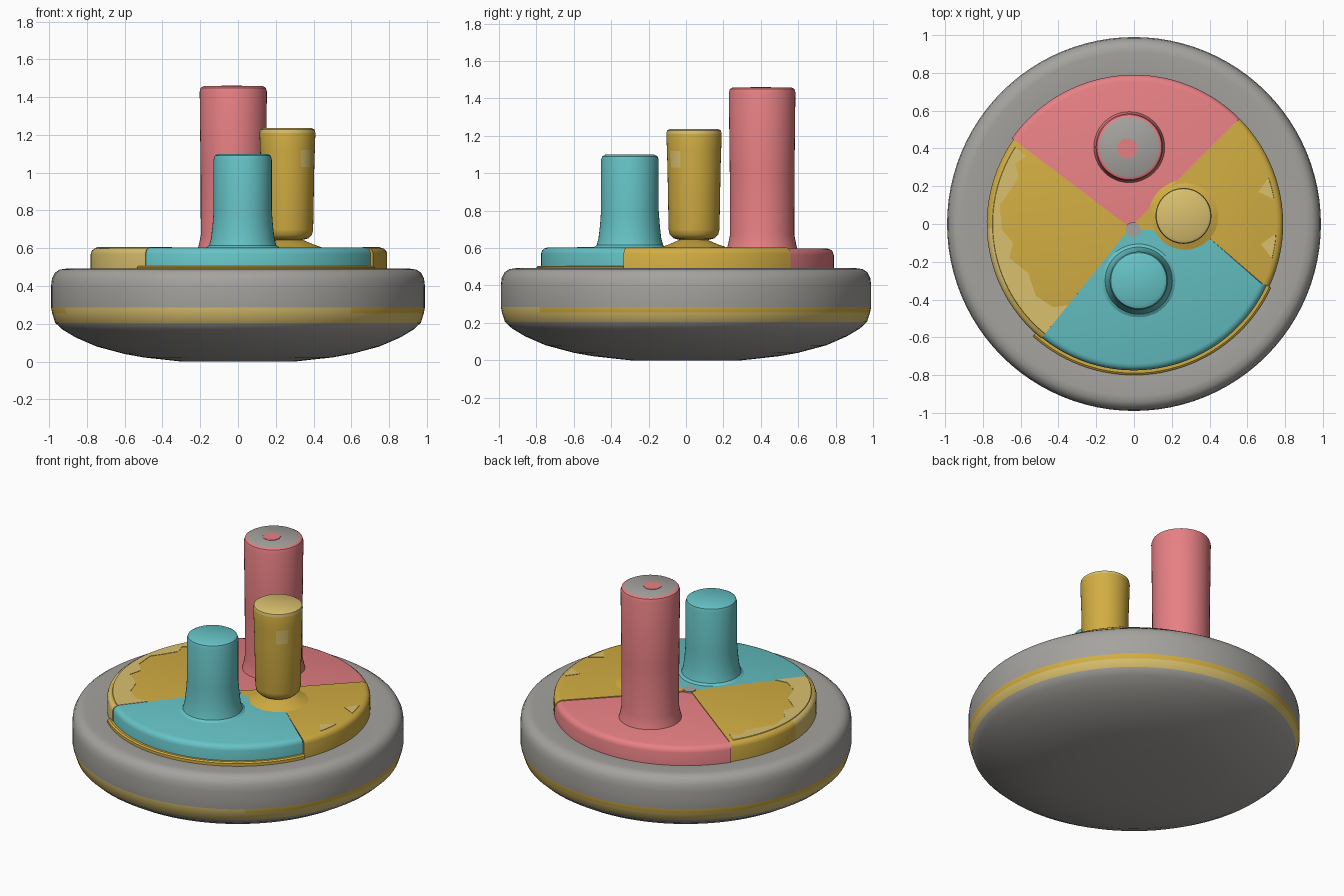
import bpy, bmesh, math

if "Cube" in bpy.data.objects:
    bpy.data.objects.remove(bpy.data.objects["Cube"])


def make_mat(name, rgb):
    m = bpy.data.materials.new(name)
    m.diffuse_color = (*rgb, 1)
    m.use_nodes = True
    m.node_tree.nodes["Principled BSDF"].inputs["Base Color"].default_value = m.diffuse_color
    return m


GREY, RED, CYAN, GOLD, PALE = range(5)
MATS = [make_mat("grey", (.376, .366, .342)), make_mat("coral_red", (.80, .216, .231)),
        make_mat("turquoise", (.133, .546, .565)), make_mat("gold", (.645, .42, .055)),
        make_mat("pale_gold", (.70, .527, .156))]


def finish(bm, name, rule):
    """Turn a bmesh into an object; rule(face centre, normal) gives the colour."""
    bmesh.ops.recalc_face_normals(bm, faces=bm.faces)
    me = bpy.data.meshes.new(name)
    for m in MATS:
        me.materials.append(m)
    for f in bm.faces:
        f.material_index = rule(f.calc_center_median(), f.normal)
    bm.to_mesh(me)
    bm.free()
    ob = bpy.data.objects.new(name, me)
    bpy.context.collection.objects.link(ob)
    bpy.ops.object.select_all(action='DESELECT')
    ob.select_set(True)
    bpy.context.view_layer.objects.active = ob
    bpy.ops.object.shade_smooth_by_angle(angle=math.radians(35))
    return ob


def stack(name, loops, rule):
    """Skin a list of equal-length point loops and cap both ends."""
    bm = bmesh.new()
    rows = [[bm.verts.new(p) for p in loop] for loop in loops]
    n = len(rows[0])
    for a, b in zip(rows, rows[1:]):
        for i in range(n):
            j = (i + 1) % n
            bm.faces.new((a[i], a[j], b[j], b[i]))
    bm.faces.new(rows[0])
    bm.faces.new(rows[-1])
    return finish(bm, name, rule)


def lathe(name, profile, rule, cx=0, cy=0, n=64):
    loops = [[(cx + r * math.cos(2 * math.pi * i / n), cy + r * math.sin(2 * math.pi * i / n), z)
              for i in range(n)] for r, z in profile]
    return stack(name, loops, rule)


def sector(name, a0, a1, radius, inner, layers, rule):
    """Pie slice: outer arc a0..a1 plus inner corner points; layers are (z, arc inset)."""
    n = max(4, int((a1 - a0) / 3))
    angs = [math.radians(a0 + (a1 - a0) * i / n) for i in range(n + 1)]
    loops = [[((radius - d) * math.cos(a), (radius - d) * math.sin(a), z) for a in angs]
             + [(x, y, z) for x, y in inner] for z, d in layers]
    return stack(name, loops, rule)


# Rounded base dish with a two-tone painted band
def base_rule(c, n):
    if .2 < c.z < .29 and math.hypot(c.x, c.y) > .9:
        return PALE if c.z < .25 or (c.y < -.35 and c.x < .6) else GOLD
    return GREY


lathe("base_dish", [(.3, 0), (.5, .022), (.6, .04), (.75, .08), (.86, .128), (.93, .17), (.968, .205),
                    (.984, .255), (.99, .285), (.99, .40), (.985, .44), (.97, .47), (.945, .487),
                    (.91, .492), (.8, .48), (.5, .47)], base_rule, n=96)

# Raised disc made of four coloured slices
C = (-.02, -.02)
NOTCH = [(.36, -.04), (.15, -.04)]
EDGE = [(.46, 0), (.57, 0), (.588, .006), (.598, .018), (.604, .035)]


def left_rule(c, n):
    return PALE if c.y < -.02 and c.z > .5 and n.x < -.3 else GOLD


sector("red_slice", 45, 145, .79, [C], [(z - .006, d) for z, d in EDGE], lambda c, n: RED)
sector("left_gold_slice", 145, 231, .78, [C], EDGE, left_rule)
sector("turquoise_slice", 231, 335, .775, NOTCH + [C], EDGE, lambda c, n: CYAN)
sector("right_gold_slice", 335, 405, .79, [C] + NOTCH[::-1], EDGE, lambda c, n: GOLD)
sector("front_gold_rim", 228, 335, .80, [C], [(.455, 0), (.498, 0), (.505, .01)], lambda c, n: GOLD)

# Thin worn-paint patches on the slices
PLATE = [(.602, 0), (.6065, .002)]
sector("left_worn_patch", 147, 231, .75,
       [(-.35, -.43), (-.43, -.44), (-.52, -.38), (-.56, -.26), (-.66, -.18), (-.64, -.10),
        (-.70, -.03), (-.71, .10), (-.66, .17), (-.61, .25), (-.63, .32), (-.57, .36)],
       PLATE, lambda c, n: PALE)
for i, (a0, a1) in enumerate([(10, 19), (-14, -4)]):
    am = math.radians((a0 + a1) / 2)
    sector(f"right_worn_patch_{i + 1}", a0, a1, .755, [(.68 * math.cos(am), .68 * math.sin(am))],
           PLATE, lambda c, n: PALE)
lathe("centre_spot", [(.04, .59), (.04, .6075)], lambda c, n: GREY, -.005, -.03, 12)

# Tall red peg with grey top and a red spot
lathe("red_peg", [(.19, .59), (.182, .62), (.172, .67), (.173, 1.0), (.178, 1.43), (.172, 1.45),
                  (.158, 1.458)], lambda c, n: GREY if n.z > .9 else RED, -.025, .407, 48)
lathe("red_peg_spot", [(.055, 1.455), (.055, 1.461)], lambda c, n: RED, -.035, .40, 9)

# Turquoise peg with flared foot
lathe("turquoise_peg", [(.20, .60), (.178, .615), (.168, .65), (.160, .72), (.154, .80), (.154, 1.07),
                        (.148, 1.09), (.13, 1.10)], lambda c, n: CYAN, .025, -.30, 48)


# Gold peg, slightly tapered, hovering on a low mound
def peg_rule(c, n):
    patch = 1.03 < c.z < 1.12 and n.x > .45 and n.y < -.45
    return PALE if patch or c.z > 1.215 else GOLD


lathe("gold_peg", [(.07, .642), (.11, .652), (.13, .672), (.136, .70), (.142, 1.03), (.145, 1.12),
                   (.148, 1.21), (.144, 1.228), (.13, 1.236)], peg_rule, .262, .043, 48)
lathe("gold_mound", [(.20, .596), (.13, .62), (.06, .65)], lambda c, n: GOLD, .27, .04, 32)
